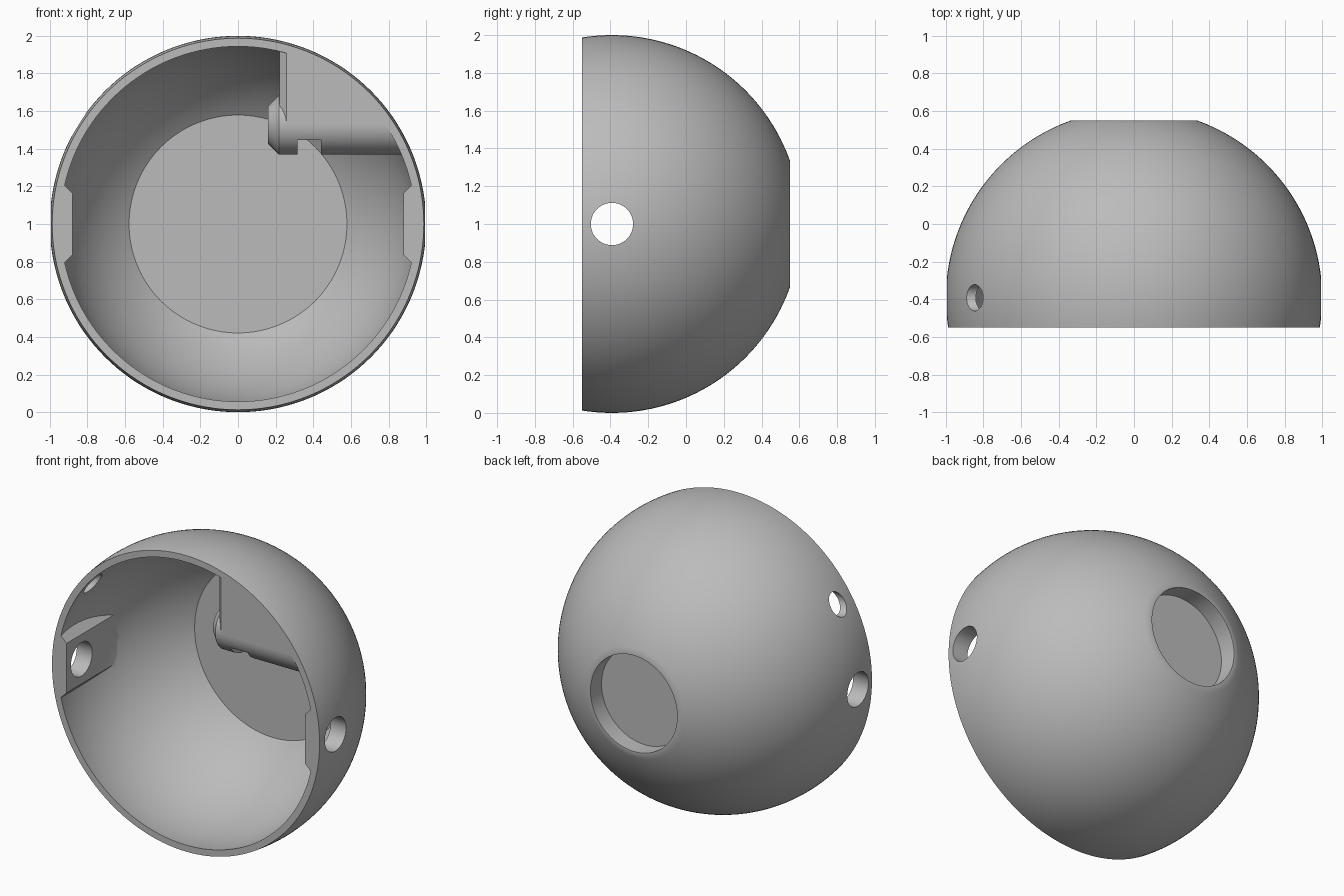
import bpy, bmesh, math
from mathutils import Matrix, Vector

if "Cube" in bpy.data.objects:
    bpy.data.objects.remove(bpy.data.objects["Cube"], do_unlink=True)

CY = -0.392            # sphere centre along y
FRONT = -0.55          # open front plane
INNER = 0.957          # inner sphere radius
ROD_Z = 1.527          # height of the cross bore

gray = bpy.data.materials.new("plain gray")
gray.use_nodes = True
gray.diffuse_color = (0.5, 0.5, 0.5, 1)
gray.node_tree.nodes["Principled BSDF"].inputs["Base Color"].default_value = (0.5, 0.5, 0.5, 1)


def make(name, bm):
    bmesh.ops.remove_doubles(bm, verts=bm.verts, dist=1e-5)
    bmesh.ops.recalc_face_normals(bm, faces=bm.faces)
    me = bpy.data.meshes.new(name)
    bm.to_mesh(me)
    bm.free()
    me.materials.append(gray)
    ob = bpy.data.objects.new(name, me)
    bpy.context.collection.objects.link(ob)
    return ob


def lathe(name, profile, origin, axis, steps):
    """Revolve (distance along axis, radius) points about an axis through origin."""
    bm = bmesh.new()
    axis = Vector(axis)
    side = Vector((0, 0, 1))
    vs = [bm.verts.new(Vector(origin) + axis * a + side * r) for a, r in profile]
    es = [bm.edges.new(p) for p in zip(vs, vs[1:])]
    bmesh.ops.spin(bm, geom=vs + es, cent=origin, axis=axis,
                   angle=math.tau, steps=steps, use_merge=False)
    return make(name, bm)


def prism(name, points, direction):
    """Extrude a flat outline along a direction."""
    bm = bmesh.new()
    face = bm.faces.new([bm.verts.new(p) for p in points])
    ext = bmesh.ops.extrude_face_region(bm, geom=[face])
    moved = [g for g in ext["geom"] if isinstance(g, bmesh.types.BMVert)]
    bmesh.ops.translate(bm, verts=moved, vec=direction)
    return make(name, bm)


def box(name, lo, hi):
    pts = [(lo[0], lo[1], lo[2]), (hi[0], lo[1], lo[2]),
           (hi[0], hi[1], lo[2]), (lo[0], hi[1], lo[2])]
    return prism(name, pts, (0, 0, hi[2] - lo[2]))


def boolean(target, other, operation):
    mod = target.modifiers.new("cut", 'BOOLEAN')
    mod.operation = operation
    mod.solver = 'EXACT'
    mod.object = other
    bpy.context.view_layer.update()
    graph = bpy.context.evaluated_depsgraph_get()
    me = bpy.data.meshes.new_from_object(target.evaluated_get(graph))
    target.modifiers.clear()
    target.data = me
    bpy.data.objects.remove(other, do_unlink=True)


def arc(radius, y0, y1, n):
    """Sphere profile between two distances along the axis."""
    a0, a1 = math.acos(y0 / radius), math.acos(y1 / radius)
    return [(radius * math.cos(a0 + (a1 - a0) * i / n),
             radius * math.sin(a0 + (a1 - a0) * i / n)) for i in range(n + 1)]


# Hollow ball with a solid back wall and a shallow round recess behind it
back, wall, floor = 0.942, 0.762, 0.825
profile = ([(floor, 0), (floor, 0.32), (back, 0.32)]
           + arc(1.0, back, -0.25, 48)
           + arc(INNER, -0.25, wall, 48) + [(wall, 0)])
shell = lathe("hollow_ball_shell", profile, (0, CY, 1), (0, 1, 0), 144)


def inside_ball(ob):
    ball = lathe("trim_ball", arc(0.978, -0.978, 0.978, 48), (0, CY, 1), (0, 1, 0), 96)
    boolean(ob, ball, 'INTERSECT')
    return ob


# Flat bevelled pads around the side pivots
for s in (-1, 1):
    outline = [(s * 1.2, -0.7, 1.485), (s * 0.88, -0.7, 1.165),
               (s * 0.88, -0.7, 0.835), (s * 1.2, -0.7, 0.515)]
    boolean(shell, inside_ball(prism("pivot_pad", outline, (0, 1.1, 0))), 'UNION')

# Upper block with bevelled inner edge, rounded off below by a round sleeve
f, b = FRONT - 0.001, 2 * CY - FRONT
block = prism("upper_block", [(0.22, f + 0.04, ROD_Z), (0.26, f, ROD_Z), (1.2, f, ROD_Z),
                              (1.2, b, ROD_Z), (0.26, b, ROD_Z), (0.22, b - 0.04, ROD_Z)],
              (0, 0, 0.7))
sleeve = lathe("sleeve", [(0.16, 0), (0.16, 0.1), (0.217, 0.157), (1.2, 0.157), (1.2, 0)],
               (0, CY, ROD_Z), (1, 0, 0), 64)
boolean(block, sleeve, 'UNION')
boolean(shell, inside_ball(block), 'UNION')

# Notch under the sleeve
boolean(shell, box("notch", (0.315, -0.7, 1.3), (0.44, -0.1, 1.447)), 'DIFFERENCE')


def bore(x0, x1, radius, z):
    pts = [(x0, 0), (x0, radius), (x1, radius), (x1, 0)]
    boolean(shell, lathe("bore", pts, (0, CY, z), (1, 0, 0), 48), 'DIFFERENCE')


# Side pivot holes, and the rod hole running into the sleeve
bore(-1.3, 1.3, 0.112, 1.0)
bore(-1.3, 0.6, 0.07, ROD_Z)

# Flat front opening
boolean(shell, box("front_trim", (-1.5, -1.5, -0.5), (1.5, FRONT, 2.5)), 'DIFFERENCE')

bpy.ops.object.select_all(action='DESELECT')
shell.select_set(True)
bpy.context.view_layer.objects.active = shell
bpy.ops.object.shade_smooth_by_angle(angle=math.radians(25))
